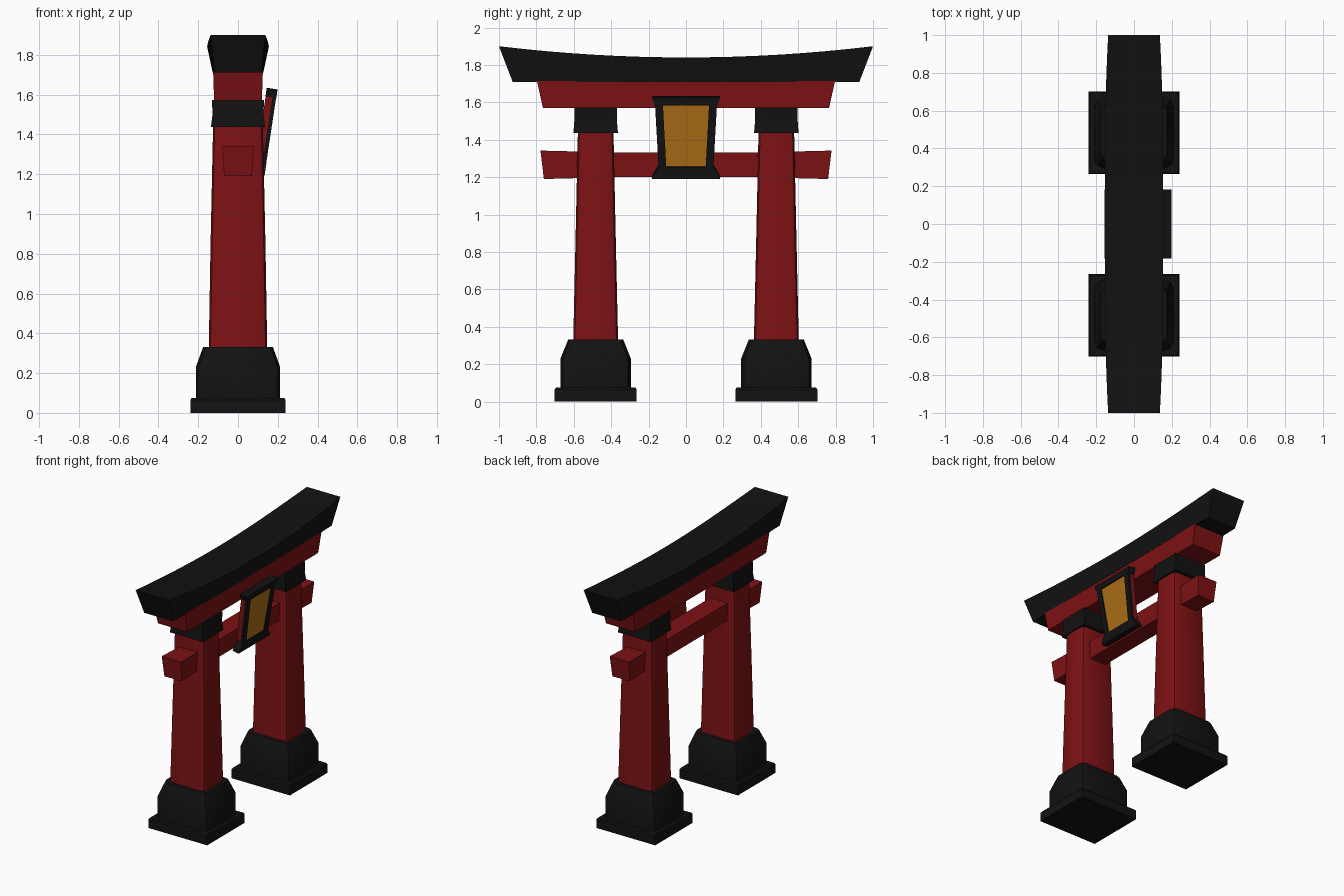
import bpy, bmesh, math
from mathutils import Matrix

if "Cube" in bpy.data.objects:
    bpy.data.objects.remove(bpy.data.objects["Cube"])


def material(name, rgb):
    m = bpy.data.materials.new(name)
    m.diffuse_color = (*rgb, 1)
    m.use_nodes = True
    m.node_tree.nodes["Principled BSDF"].inputs["Base Color"].default_value = m.diffuse_color
    return m


RED = material("red_lacquer", (0.21, 0.006, 0.007))
BLACK = material("black_lacquer", (0.006, 0.006, 0.006))
GOLD = material("gold_panel", (0.42, 0.16, 0.008))


def loft(name, rings, mat, smooth=False, matrix=None):
    """Skin a list of equal-length point rings and cap both ends."""
    bm = bmesh.new()
    vs = [[bm.verts.new(p) for p in r] for r in rings]
    n = len(vs[0])
    for a, b in zip(vs, vs[1:]):
        for i in range(n):
            j = (i + 1) % n
            bm.faces.new((a[i], a[j], b[j], b[i]))
    bm.faces.new(vs[0][::-1])
    bm.faces.new(vs[-1])
    bmesh.ops.recalc_face_normals(bm, faces=bm.faces[:])
    me = bpy.data.meshes.new(name)
    bm.to_mesh(me)
    bm.free()
    me.materials.append(mat)
    ob = bpy.data.objects.new(name, me)
    bpy.context.collection.objects.link(ob)
    if matrix:
        ob.matrix_world = matrix
    if smooth:
        bpy.ops.object.select_all(action='DESELECT')
        ob.select_set(True)
        bpy.context.view_layer.objects.active = ob
        bpy.ops.object.shade_smooth_by_angle(angle=math.radians(35))
    return ob


def ring(hx, hy, z, cy, c=0.0, seg=2):
    """Horizontal rectangle with rounded corners of radius c."""
    if c == 0:
        return [(x * hx, cy + y * hy, z) for x, y in ((1, 1), (-1, 1), (-1, -1), (1, -1))]
    pts = []
    for k, (sx, sy) in enumerate(((1, 1), (-1, 1), (-1, -1), (1, -1))):
        for i in range(seg + 1):
            a = math.pi / 2 * (k + i / seg)
            pts.append((sx * (hx - c) + c * math.cos(a),
                        cy + sy * (hy - c) + c * math.sin(a), z))
    return pts


# Posts with stone feet and collars, one each side
for side, s in (("left", -1), ("right", 1)):
    cy = 0.483 * s
    loft(f"{side}_plinth", [ring(0.24, 0.219, 0, cy), ring(0.24, 0.219, 0.065, cy),
                            ring(0.233, 0.212, 0.075, cy)], BLACK)
    loft(f"{side}_foot", [ring(0.212, 0.188, 0.07, cy, 0.05), ring(0.212, 0.188, 0.23, cy, 0.05),
                          ring(0.175, 0.147, 0.332, cy, 0.04)], BLACK, True)
    loft(f"{side}_post", [ring(0.147, 0.12, 0.32, cy, 0.03), ring(0.138, 0.108, 0.85, cy, 0.03),
                          ring(0.125, 0.095, 1.45, cy, 0.028)], RED, True)
    loft(f"{side}_collar", [ring(0.136, 0.119, 1.437, cy), ring(0.128, 0.114, 1.50, cy),
                            ring(0.131, 0.114, 1.572, cy)], BLACK)


def beam(name, stations, mat):
    """stations: (y bottom, y top, half width bottom, half width top, z bottom, z top)"""
    return loft(name, [[(-wb, yb, zb), (wb, yb, zb), (wt, yt, zt), (-wt, yt, zt)]
                       for yb, yt, wb, wt, zb, zt in stations], mat)


# Lower tie beam with slightly flared ends
beam("tie_beam", [(-0.76, -0.778, 0.07, 0.079, 1.19, 1.342), (-0.38, -0.38, 0.066, 0.072, 1.2, 1.332),
                  (0.38, 0.38, 0.066, 0.072, 1.2, 1.332), (0.76, 0.778, 0.07, 0.079, 1.19, 1.342)], RED)
# Upper red beam
beam("upper_beam", [(-0.765, -0.797, 0.12, 0.125, 1.57, 1.715),
                    (0.765, 0.797, 0.12, 0.125, 1.57, 1.715)], RED)
# Curved black top rail
N = 16
beam("curved_top_rail", [(0.927 * t, t, 0.127 - 0.009 * abs(t) ** 3, 0.155 - 0.018 * abs(t) ** 3,
                          1.71, 1.84 + 0.06 * t * t)
                         for t in (-1 + 2 * i / N for i in range(N + 1))], BLACK)

# Tilted plaque, built flat then leaned forward
LEAN = Matrix.Translation((0.133, 0, 1.19)) @ Matrix.Rotation(0.15, 4, 'Y')


def plate(name, pts, x0, x1, mat):
    loft(name, [[(x, y, v) for y, v in pts] for x in (x0, x1)], mat, matrix=LEAN)


def trapezoid(wb, wt, v0, v1):
    return [(-wb, v0), (wb, v0), (wt, v1), (-wt, v1)]


plate("plaque_body", trapezoid(0.143, 0.162, 0.03, 0.42), -0.054, -0.012, RED)
plate("plaque_panel", trapezoid(0.115, 0.135, 0.05, 0.41), -0.02, -0.009, GOLD)
plate("plaque_top_rail", trapezoid(0.168, 0.183, 0.398, 0.441), -0.055, 0.0, BLACK)
plate("plaque_bottom_rail", [(-0.182, 0), (0.182, 0), (0.178, 0.02), (0.148, 0.065),
                             (-0.148, 0.065), (-0.178, 0.02)], -0.05, 0.0, BLACK)
for side, s in (("left", -1), ("right", 1)):
    plate(f"plaque_{side}_stile", [(s * 0.105, 0.05), (s * 0.146, 0.05),
                                   (s * 0.166, 0.41), (s * 0.124, 0.41)], -0.02, -0.001, BLACK)
